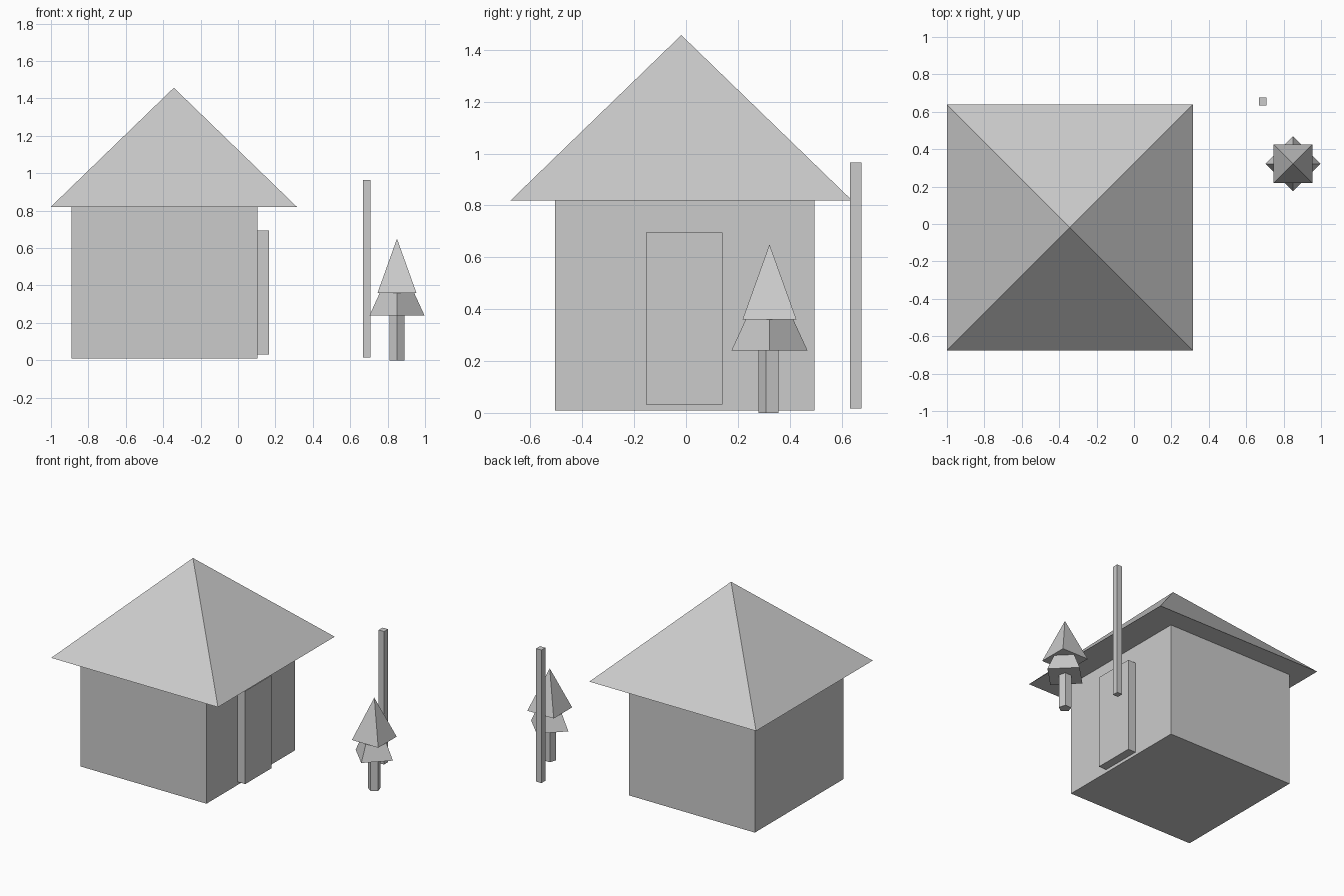
import bpy
from math import pi, sqrt

if "Cube" in bpy.data.objects:
    bpy.data.objects.remove(bpy.data.objects["Cube"], do_unlink=True)

# One plain grey for everything
grey = bpy.data.materials.new("plain_grey")
grey.use_nodes = True
colour = (0.6, 0.6, 0.6, 1)
grey.diffuse_color = colour
grey.node_tree.nodes["Principled BSDF"].inputs["Base Color"].default_value = colour


def finish(name):
    obj = bpy.context.object
    obj.name = name
    obj.data.materials.clear()
    obj.data.materials.append(grey)
    bpy.ops.object.transform_apply(location=False, rotation=True, scale=True)
    return obj


def box(name, low, high):
    centre = [(a + b) / 2 for a, b in zip(low, high)]
    bpy.ops.mesh.primitive_cube_add(size=1, location=centre)
    bpy.context.object.scale = [b - a for a, b in zip(low, high)]
    return finish(name)


def spire(name, x, y, low, high, radius, turn):
    """Four-sided pyramid; radius reaches the base corners."""
    bpy.ops.mesh.primitive_cone_add(vertices=4, radius1=radius, radius2=0, depth=high - low,
                                    location=(x, y, (low + high) / 2), rotation=(0, 0, turn))
    return finish(name)


# House
box("house_walls", (-0.89, -0.505, 0.01), (0.105, 0.495, 0.82))
spire("house_roof", -0.343, -0.018, 0.82, 1.457, 0.658 * sqrt(2), pi / 4)
box("door", (0.06, -0.154, 0.032), (0.165, 0.14, 0.695))

# Post
box("post", (0.667, 0.633, 0.016), (0.709, 0.677, 0.965))

# Tree: five-sided trunk under two crossed tiers
tree_x, tree_y = 0.85, 0.322
bpy.ops.mesh.primitive_cylinder_add(vertices=5, radius=0.042, depth=0.3,
                                    location=(tree_x, tree_y, 0.15), rotation=(0, 0, pi))
finish("tree_trunk")
spire("tree_lower_tier", tree_x, tree_y, 0.24, 0.56, 0.147, 0)
spire("tree_upper_tier", tree_x, tree_y, 0.36, 0.65, 0.104 * sqrt(2), pi / 4)
